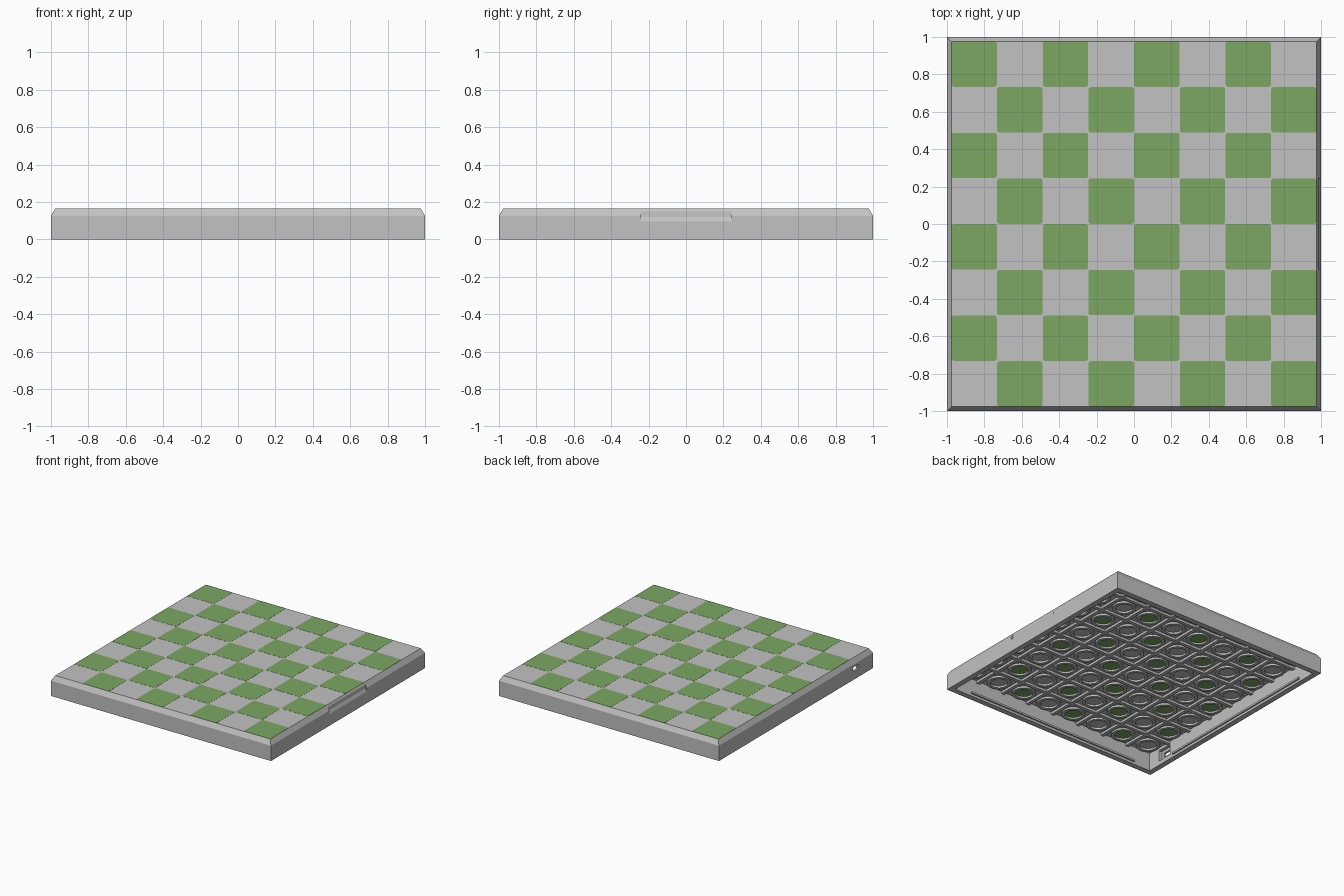
import bpy, bmesh, math
from mathutils import Matrix, Vector

if "Cube" in bpy.data.objects:
    bpy.data.objects.remove(bpy.data.objects["Cube"])

TOP, CEIL, INNER = 0.165, 0.15, 0.955
EDGE = 0.977
PITCH = EDGE * 2 / 8


def material(name, rgb):
    m = bpy.data.materials.new(name)
    m.diffuse_color = (*rgb, 1)
    m.use_nodes = True
    m.node_tree.nodes["Principled BSDF"].inputs["Base Color"].default_value = m.diffuse_color
    return m


grey = material("light grey", (0.54, 0.54, 0.54))
green = material("green", (0.20, 0.39, 0.125))


def finish(bm, name, mat, smooth=False):
    bmesh.ops.recalc_face_normals(bm, faces=bm.faces)
    me = bpy.data.meshes.new(name)
    bm.to_mesh(me)
    bm.free()
    ob = bpy.data.objects.new(name, me)
    bpy.context.collection.objects.link(ob)
    me.materials.append(mat)
    if smooth:
        bpy.ops.object.select_all(action='DESELECT')
        ob.select_set(True)
        bpy.context.view_layer.objects.active = ob
        bpy.ops.object.shade_smooth_by_angle(angle=math.radians(30))
    return ob


def box(bm, x0, x1, y0, y1, z0, z1, corner=0):
    mid = Vector(((x0 + x1) / 2, (y0 + y1) / 2, (z0 + z1) / 2))
    mat = Matrix.Translation(mid) @ Matrix.Diagonal((x1 - x0, y1 - y0, z1 - z0, 1))
    verts = bmesh.ops.create_cube(bm, size=1, matrix=mat)["verts"]
    if corner:
        edges = {e for v in verts for e in v.link_edges
                 if abs(e.verts[0].co.z - e.verts[1].co.z) > 1e-5}
        bmesh.ops.bevel(bm, geom=list(edges), offset=corner, segments=3,
                        profile=0.5, affect='EDGES')


def lathe(bm, profile, segs, cx=0, cy=0, turn=0, closed=True):
    """Revolve (radius, z) points; an open profile gets flat caps at both ends."""
    rings = [[bm.verts.new((cx + r * math.cos(turn + math.tau * i / segs),
                            cy + r * math.sin(turn + math.tau * i / segs), z))
              for i in range(segs)] for r, z in profile]
    pairs = list(zip(rings, rings[1:]))
    if closed:
        pairs.append((rings[-1], rings[0]))
    else:
        bm.faces.new(rings[0])
        bm.faces.new(rings[-1])
    for a, b in pairs:
        for i in range(segs):
            j = (i + 1) % segs
            bm.faces.new((a[i], a[j], b[j], b[i]))


def cut(target, bm, name):
    cutter = finish(bm, name, grey)
    cutter.hide_render = True
    mod = target.modifiers.new(name, 'BOOLEAN')
    mod.operation, mod.solver, mod.object = 'DIFFERENCE', 'EXACT', cutter
    bpy.context.view_layer.objects.active = target
    bpy.ops.object.modifier_apply(modifier=mod.name)
    bpy.data.objects.remove(cutter)


# Hollow chamfered case, open underneath
bm = bmesh.new()
s = math.sqrt(2)
lathe(bm, [(r * s, z) for r, z in ((INNER, CEIL), (INNER, 0), (1, 0), (1, 0.125), (EDGE, TOP))],
      4, turn=math.pi / 4, closed=False)
case = finish(bm, "case", grey)

# Shallow finger scoop in the right edge
bm = bmesh.new()
section = [(1.0005, 0.095), (0.988, 0.12), (0.986, 0.15), (1.05, 0.15), (1.05, 0.095)]
ends = [[bm.verts.new((x, y, z)) for x, z in section] for y in (-0.243, 0.243)]
for ring in ends:
    bm.faces.new(ring)
for i in range(5):
    j = (i + 1) % 5
    bm.faces.new((ends[0][i], ends[0][j], ends[1][j], ends[1][i]))
cut(case, bm, "scoop_cutter")

# Cable port in the left wall: inner pocket, then the opening
for name, x0, x1, half, z0, z1, rnd in (("pocket_cutter", -0.982, -0.94, 0.065, 0.035, 0.125, 0),
                                        ("port_cutter", -1.1, -0.9, 0.038, 0.068, 0.102, 0)):
    bm = bmesh.new()
    box(bm, x0, x1, -0.78 - half, -0.78 + half, z0, z1, rnd)
    cut(case, bm, name)

# Green squares and the matching discs seen underneath
squares, discs, tubes = bmesh.new(), bmesh.new(), bmesh.new()
for col in range(8):
    for row in range(8):
        x = -EDGE + (col + 0.5) * PITCH
        y = -EDGE + (row + 0.5) * PITCH
        # Round socket under every cell
        lathe(tubes, [(0.066, 0.134), (0.09, 0.134), (0.09, CEIL + 0.004), (0.066, CEIL + 0.004)],
              28, x, y)
        if (col + row) % 2:
            h = PITCH / 2 - 0.001
            box(squares, x - h, x + h, y - h, y + h, TOP - 0.004, TOP + 0.001, 0.012)
            lathe(discs, [(0.066, CEIL - 0.002), (0.066, CEIL + 0.002)], 28, x, y, closed=False)
finish(squares, "green_squares", green)
finish(discs, "green_socket_discs", green)
finish(tubes, "sockets", grey, smooth=True)

# Rib lattice between the cells
bm = bmesh.new()
for i in range(1, 8):
    p = -EDGE + i * PITCH
    box(bm, p - 0.014, p + 0.014, -INNER, INNER, 0.13, CEIL + 0.003)
    box(bm, -INNER, INNER, p - 0.014, p + 0.014, 0.13, CEIL + 0.003)
finish(bm, "ribs", grey)

# Retaining strips along the inner walls
bm = bmesh.new()
for side in (-1, 1):
    a, b = sorted((side * (INNER + 0.005), side * (INNER - 0.012)))
    box(bm, -0.8, 0.8, a, b, 0.02, 0.035)
    box(bm, a, b, -0.68, 0.8, 0.02, 0.035)
finish(bm, "retaining_strips", grey)
